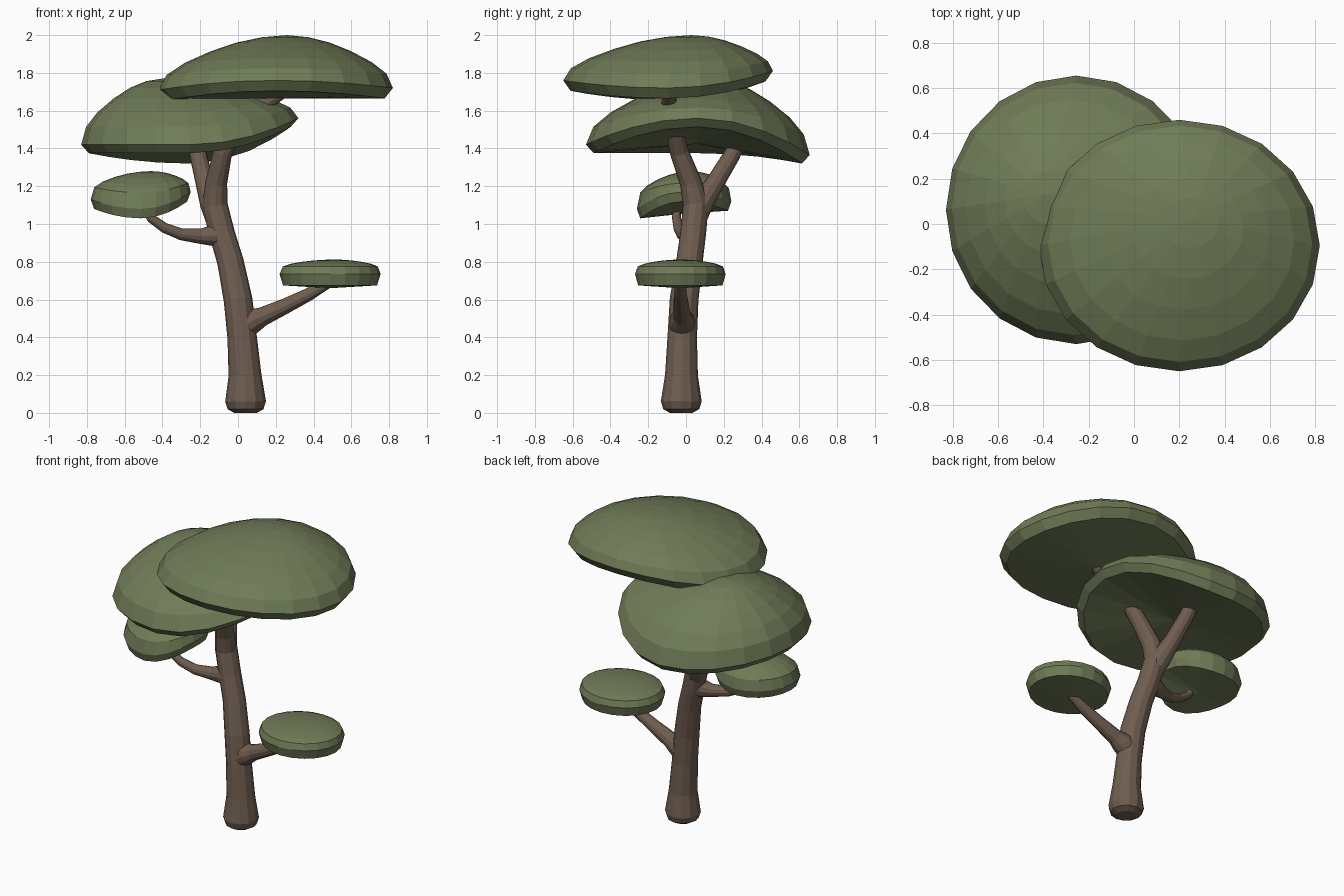
import bpy, bmesh, math
from mathutils import Vector

if "Cube" in bpy.data.objects:
    bpy.data.objects.remove(bpy.data.objects["Cube"])


def material(name, rgb):
    m = bpy.data.materials.new(name)
    m.diffuse_color = (*rgb, 1)
    m.use_nodes = True
    m.node_tree.nodes["Principled BSDF"].inputs["Base Color"].default_value = m.diffuse_color
    return m


BARK = material("bark", (0.16, 0.11, 0.08))
LEAF = material("leaf", (0.16, 0.20, 0.095))


def finish(bm, name, mat):
    bmesh.ops.recalc_face_normals(bm, faces=bm.faces)
    me = bpy.data.meshes.new(name)
    bm.to_mesh(me)
    bm.free()
    me.materials.append(mat)
    ob = bpy.data.objects.new(name, me)
    bpy.context.collection.objects.link(ob)


def bridge(bm, a, b):
    n = len(a)
    for i in range(n):
        bm.faces.new((a[i], a[(i + 1) % n], b[(i + 1) % n], b[i]))


def limb(name, path, sides=12):
    """Tapered tube through (x, y, z, radius) points."""
    bm = bmesh.new()
    pts = [Vector(p[:3]) for p in path]
    last = len(pts) - 1
    old, u = None, None
    rings = []
    for i, p in enumerate(pts):
        t = (pts[min(i + 1, last)] - pts[max(i - 1, 0)]).normalized()
        if u is None:
            u = t.cross(Vector((0, 1, 0))).normalized()
        else:
            u = old.rotation_difference(t) @ u
        v = t.cross(u)
        old = t
        r = path[i][3]
        rings.append([bm.verts.new(p + r * (math.cos(a) * u + math.sin(a) * v))
                      for a in (2 * math.pi * k / sides for k in range(sides))])
    for a, b in zip(rings, rings[1:]):
        bridge(bm, a, b)
    bm.faces.new(rings[0])
    bm.faces.new(rings[-1])
    finish(bm, name, BARK)


TOP = [(0.94, 0.27), (0.80, 0.49), (0.60, 0.70), (0.40, 0.86), (0.20, 0.96)]


def canopy(name, xs, ys, rim_x, rim_y, peak, under, lip, power=1.0, n=20):
    """Domed leaf pad: elliptical rim of varying height, off-centre peak."""
    bm = bmesh.new()
    c = Vector((sum(xs) / 2, sum(ys) / 2, 0))
    rx, ry = (xs[1] - xs[0]) / 2, (ys[1] - ys[0]) / 2
    peak = Vector(peak)
    base = Vector((c.x, c.y, under))
    rim = []
    for k in range(n):
        co, si = math.cos(2 * math.pi * k / n), math.sin(2 * math.pi * k / n)
        z = rim_x[co > 0] * co * co + rim_y[si > 0] * si * si
        rim.append(Vector((c.x + rx * co, c.y + ry * si, z)))

    def ring(fn):
        return [bm.verts.new(fn(p)) for p in rim]

    def upper(f, h):
        def fn(p):
            q = peak.lerp(p, f)
            q.z = p.z + (peak.z - p.z) * h ** power
            return q
        return fn

    def lower(f):
        def fn(p):
            edge = base.lerp(p, 0.93)
            edge.z = p.z - lip
            return base.lerp(edge, f)
        return fn

    rings = [ring(lower(f)) for f in (0.35, 0.7, 1)] + [ring(lambda p: p)]
    rings += [ring(upper(f, h)) for f, h in TOP]
    for a, b in zip(rings, rings[1:]):
        bridge(bm, a, b)
    for loop, tip in ((rings[0], base), (rings[-1], peak)):
        v = bm.verts.new(tip)
        for k in range(n):
            bm.faces.new((loop[k], loop[(k + 1) % n], v))
    finish(bm, name, LEAF)


# Trunk and its continuation into the highest canopy
limb("trunk", [
    (.04, -.025, 0, .06), (.04, -.025, .02, .095), (.04, -.025, .06, .108),
    (.037, -.024, .2, .087), (.022, -.02, .4, .078), (.0, -.01, .6, .076),
    (-.04, .018, .8, .07), (-.085, .038, .95, .068), (-.122, .052, 1.1, .068),
    (-.115, .025, 1.22, .058), (-.08, -.035, 1.38, .05), (0, -.07, 1.53, .045),
    (.13, -.09, 1.63, .042), (.25, -.09, 1.71, .035)])

# Branches, flared where they leave the trunk
limb("rear_fork", [
    (-.11, .045, 1.02, .06), (-.14, .085, 1.11, .062), (-.175, .155, 1.22, .05),
    (-.21, .24, 1.36, .045), (-.235, .3, 1.48, .04)])
limb("right_branch", [
    (.01, -.02, .44, .07), (.08, -.02, .49, .066), (.13, -.02, .51, .05),
    (.25, -.025, .565, .041), (.38, -.03, .63, .034), (.5, -.03, .7, .025)])
limb("left_branch", [
    (-.07, .035, .93, .06), (-.14, .025, .94, .055), (-.2, .01, .935, .04),
    (-.3, -.02, .945, .031), (-.39, -.04, .98, .027), (-.46, -.05, 1.03, .024),
    (-.5, -.05, 1.09, .02)])

# Foliage pads
canopy("high_canopy", (-.42, .82), (-.65, .46), (1.71, 1.72), (1.76, 1.81),
       (.26, .03, 2.0), 1.665, .055)
canopy("wide_canopy", (-.83, .32), (-.53, .655), (1.42, 1.56), (1.42, 1.365),
       (-.4, .13, 1.77), 1.425, .045)
canopy("left_pad", (-.78, -.25), (-.26, .24), (1.13, 1.17), (1.08, 1.12),
       (-.46, .03, 1.28), 1.055, .05, .65)
canopy("right_pad", (.22, .755), (-.27, .21), (.735, .735), (.735, .735),
       (.51, -.03, .812), .66, .06, .5)
